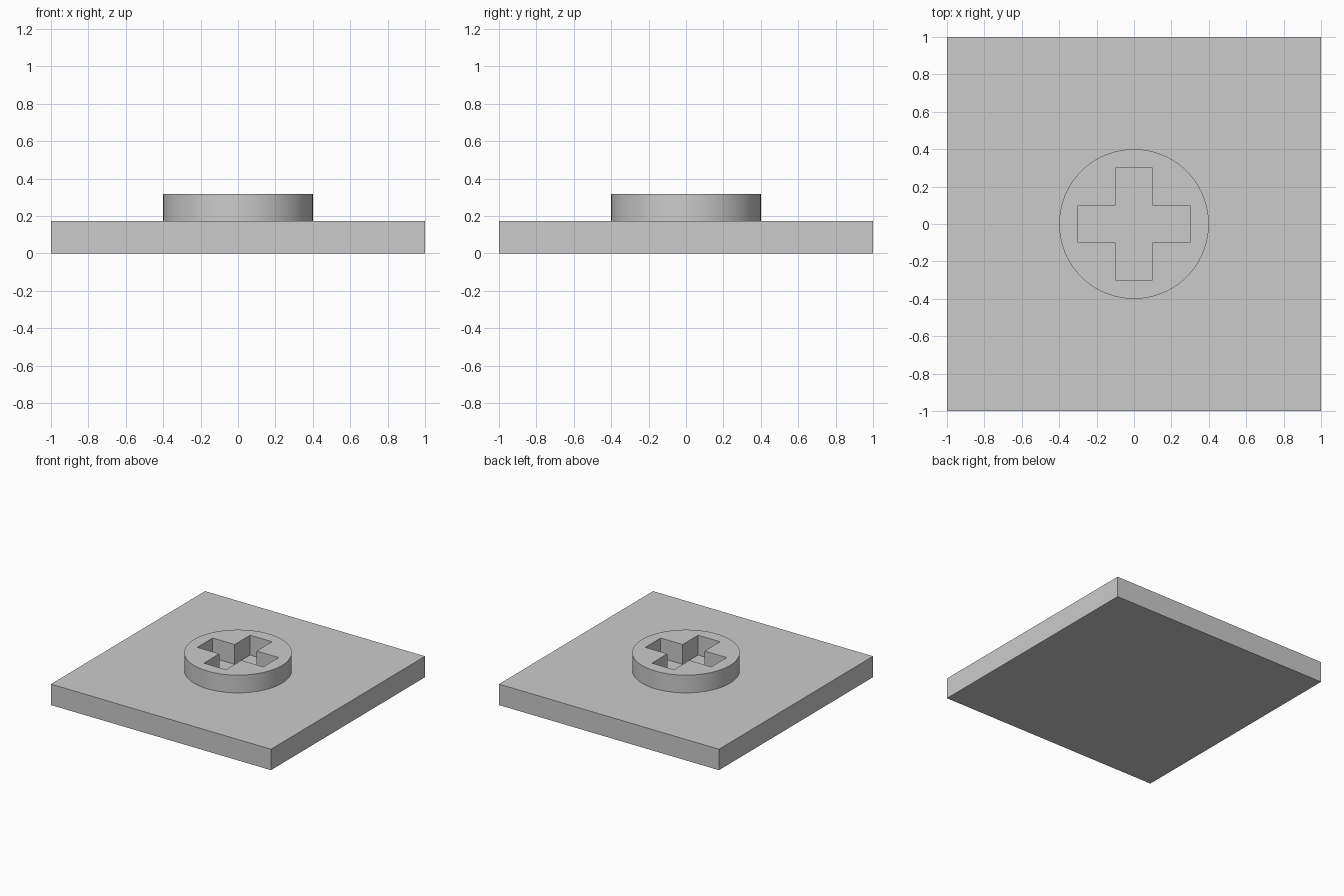
import bpy
import math

cube = bpy.data.objects.get("Cube")
if cube:
    bpy.data.objects.remove(cube, do_unlink=True)

PLATE_TOP, BOSS_TOP, SOCKET_FLOOR = 0.172, 0.318, 0.155
BOSS_RADIUS, ARM_HALF, ARM_REACH = 0.4, 0.1, 0.3

grey = bpy.data.materials.new("light_grey")
grey.use_nodes = True
grey.diffuse_color = (0.6, 0.6, 0.6, 1)
grey.node_tree.nodes["Principled BSDF"].inputs["Base Color"].default_value = (0.6, 0.6, 0.6, 1)


def prism(name, outline, bottom, top):
    """Solid from a counter-clockwise outline, raised from bottom to top."""
    n = len(outline)
    verts = [(x, y, z) for z in (bottom, top) for x, y in outline]
    faces = [list(range(n))[::-1], list(range(n, 2 * n))]
    faces += [(i, (i + 1) % n, n + (i + 1) % n, n + i) for i in range(n)]
    mesh = bpy.data.meshes.new(name)
    mesh.from_pydata(verts, [], faces)
    mesh.materials.append(grey)
    obj = bpy.data.objects.new(name, mesh)
    bpy.context.collection.objects.link(obj)
    return obj


def boolean(target, other, operation):
    mod = target.modifiers.new(operation.lower(), "BOOLEAN")
    mod.object, mod.operation, mod.solver = other, operation, "EXACT"
    bpy.ops.object.select_all(action="DESELECT")
    target.select_set(True)
    bpy.context.view_layer.objects.active = target
    bpy.ops.object.modifier_apply(modifier=mod.name)
    bpy.data.objects.remove(other, do_unlink=True)


# Square plate
plate = prism("socket_plate", [(-1, -1), (1, -1), (1, 1), (-1, 1)], 0, PLATE_TOP)

# Round boss, sunk into the plate and joined to it
angles = [2 * math.pi * i / 96 for i in range(96)]
circle = [(BOSS_RADIUS * math.cos(a), BOSS_RADIUS * math.sin(a)) for a in angles]
boss = prism("round_boss", circle, PLATE_TOP / 2, BOSS_TOP)
boolean(plate, boss, "UNION")

# Cross-shaped socket: one arm outline turned in quarter steps
cross = []
for turn in range(4):
    c, s = round(math.cos(turn * math.pi / 2)), round(math.sin(turn * math.pi / 2))
    for x, y in ((ARM_REACH, -ARM_HALF), (ARM_REACH, ARM_HALF), (ARM_HALF, ARM_HALF)):
        cross.append((c * x - s * y, s * x + c * y))
cutter = prism("cross_cutter", cross, SOCKET_FLOOR, BOSS_TOP + 0.1)
cutter.hide_render = True
boolean(plate, cutter, "DIFFERENCE")

bpy.ops.object.shade_smooth_by_angle(angle=math.radians(30))
